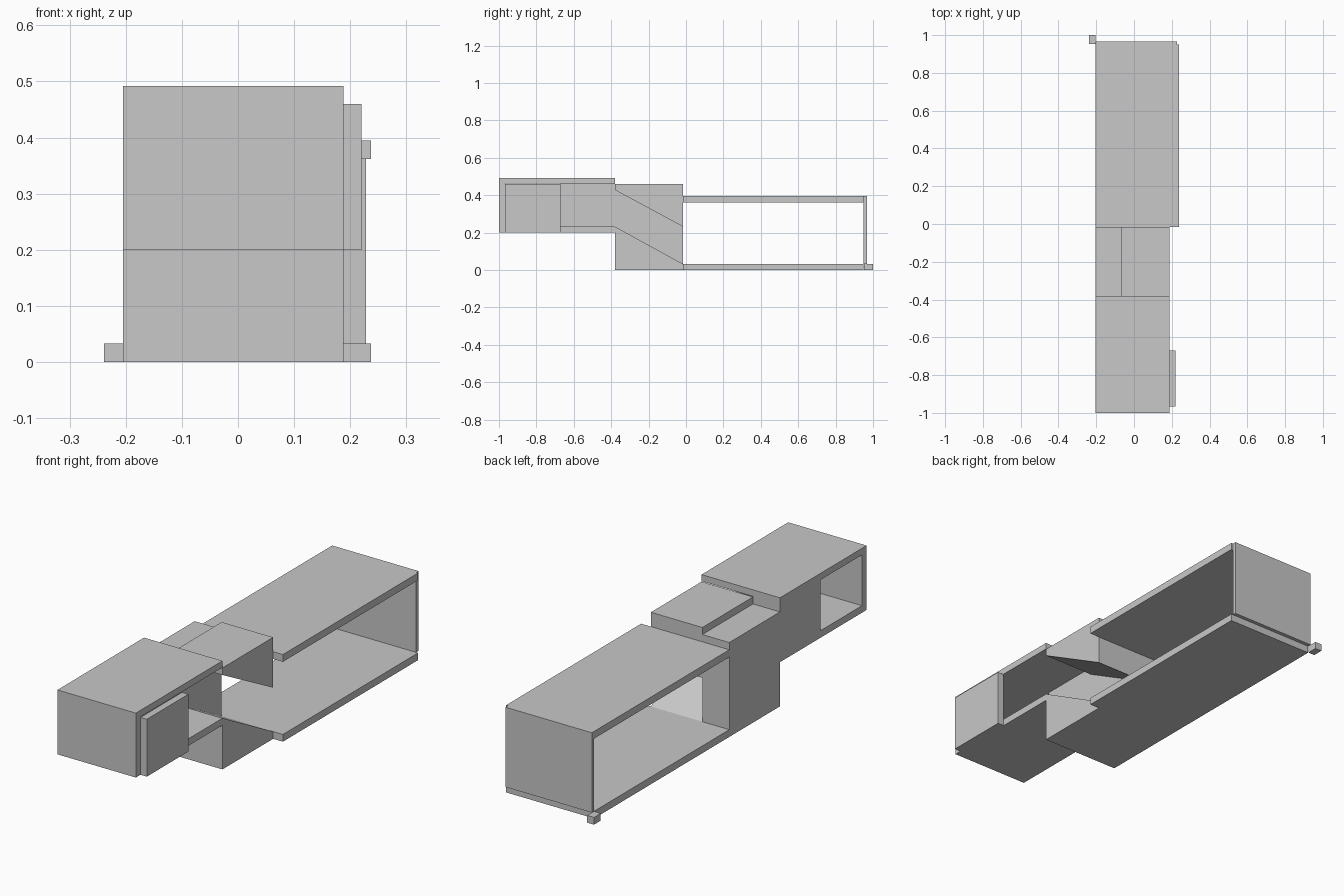
import bpy

default = bpy.data.objects.get("Cube")
if default:
    bpy.data.objects.remove(default, do_unlink=True)

grey = bpy.data.materials.new("plain_grey")
grey.use_nodes = True
colour = (0.58, 0.58, 0.58, 1)
grey.diffuse_color = colour
grey.node_tree.nodes["Principled BSDF"].inputs["Base Color"].default_value = colour


def prism(name, x_range, profile):
    """Extrude a (y, z) profile, listed anticlockwise seen from +x, along x."""
    n = len(profile)
    verts = [(x, y, z) for x in x_range for y, z in profile]
    faces = [tuple(reversed(range(n))), tuple(range(n, n + n))]
    for i in range(n):
        j = (i + 1) % n
        faces.append((i, j, n + j, n + i))
    mesh = bpy.data.meshes.new(name)
    mesh.from_pydata(verts, [], faces)
    mesh.materials.append(grey)
    obj = bpy.data.objects.new(name, mesh)
    bpy.context.collection.objects.link(obj)


def box(name, x, y, z):
    prism(name, x, [(y[0], z[0]), (y[1], z[0]), (y[1], z[1]), (y[0], z[1])])


LEFT, RIGHT, INNER = 0.188, -0.205, -0.07
FRONT, DOOR, STEP, HALL = -1.0, -0.67, -0.38, -0.017
SLAB = 0.033

# Raised front room: floor, roof, end wall, solid side and offset side panel
box("front_floor", (RIGHT, LEFT), (FRONT, STEP), (0.2, 0.232))
box("front_roof", (RIGHT, LEFT), (FRONT, STEP), (0.462, 0.492))
box("front_end_wall", (RIGHT, LEFT), (FRONT, FRONT + SLAB), (0.232, 0.462))
box("front_side_block", (RIGHT, INNER), (DOOR, STEP), (0.232, 0.462))
box("front_side_panel", (LEFT, 0.22), (FRONT + SLAB, DOOR), (0.2, 0.46))

# Sloping passage: solid side, ramp and slanted ceiling
box("passage_side_block", (RIGHT, INNER), (STEP, HALL), (0, 0.428))
prism("passage_ramp", (INNER, LEFT),
      [(STEP, 0), (HALL, 0), (HALL, SLAB), (STEP, 0.232)])
prism("passage_ceiling", (INNER, LEFT),
      [(STEP, 0.428), (HALL, 0.232), (HALL, 0.46), (STEP, 0.46)])

# Open back hall: floor, roof, thin end wall and corner post
box("hall_floor", (RIGHT, 0.237), (HALL, 0.95), (0, SLAB))
box("hall_roof", (RIGHT, 0.237), (HALL, 0.95), (0.362, 0.395))
box("hall_end_wall", (RIGHT, 0.228), (0.95, 0.967), (SLAB, 0.395))
box("corner_block", (-0.239, RIGHT), (0.952, 1.0), (0, SLAB))
